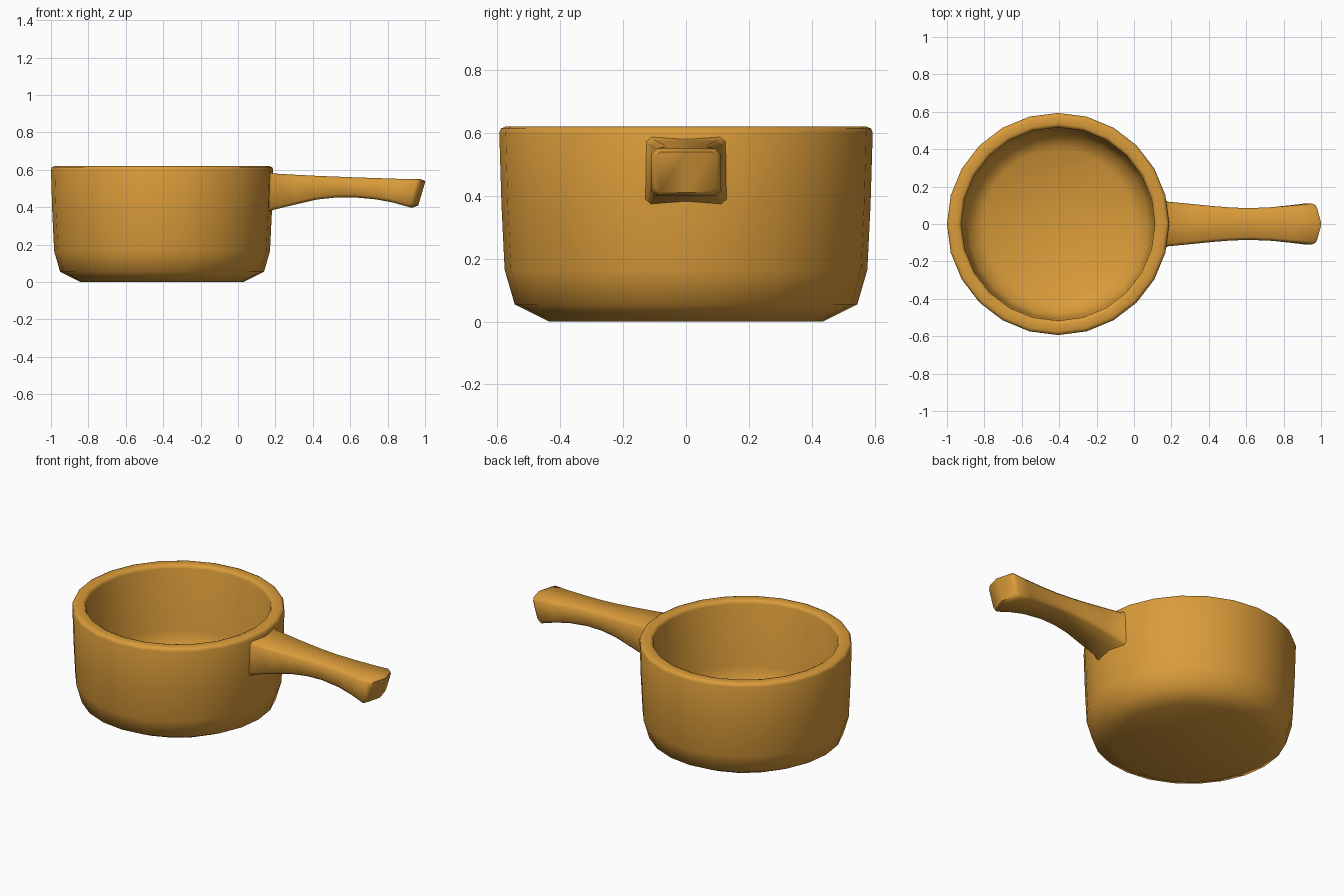
import bpy, bmesh, math

if "Cube" in bpy.data.objects:
    bpy.data.objects.remove(bpy.data.objects["Cube"])

mat = bpy.data.materials.new("ochre")
mat.diffuse_color = (0.70, 0.33, 0.042, 1)
mat.use_nodes = True
mat.node_tree.nodes["Principled BSDF"].inputs["Base Color"].default_value = mat.diffuse_color


def finish(bm, name, angle):
    bmesh.ops.recalc_face_normals(bm, faces=bm.faces)
    me = bpy.data.meshes.new(name)
    bm.to_mesh(me)
    bm.free()
    me.materials.append(mat)
    ob = bpy.data.objects.new(name, me)
    bpy.context.collection.objects.link(ob)
    bpy.ops.object.select_all(action='DESELECT')
    ob.select_set(True)
    bpy.context.view_layer.objects.active = ob
    bpy.ops.object.shade_smooth_by_angle(angle=math.radians(angle))
    return ob


def loft(bm, rings):
    """Skin closed rings of points, cap both ends, return the last cap."""
    vs = [[bm.verts.new(p) for p in r] for r in rings]
    for a, b in zip(vs, vs[1:]):
        n = len(a)
        for i in range(n):
            bm.faces.new((a[i], a[(i + 1) % n], b[(i + 1) % n], b[i]))
    bm.faces.new(vs[0])
    return bm.faces.new(vs[-1])


# Pot: turned outer wall, rim, inner wall and floor (radius, z)
profile = [(0.435, 0), (0.545, 0.055), (0.577, 0.165), (0.587, 0.37), (0.594, 0.60),
           (0.589, 0.614), (0.575, 0.62), (0.535, 0.62), (0.523, 0.615), (0.517, 0.60),
           (0.508, 0.22), (0.48, 0.12), (0.40, 0.07)]
SEG = 24
bm = bmesh.new()
loft(bm, [[(-0.406 + r * math.cos(2 * math.pi * i / SEG),
            r * math.sin(2 * math.pi * i / SEG), z) for i in range(SEG)]
          for r, z in profile])
finish(bm, "pot", 50)


# Handle: chamfered rectangular sections, tilted and bowed towards the tip
def section(xt, xb, zt, zb, w, bow=0.0, c=0.016):
    outline = [(-w, zb + c), (-w + c, zb), (0, zb), (w - c, zb), (w, zb + c),
               (w, zt - c), (w - c, zt), (0, zt), (-w + c, zt), (-w, zt - c)]
    pts = []
    for y, z in outline:
        t = (z - zb) / (zt - zb)
        pts.append((xb + (xt - xb) * t + bow * (1 - abs(y) / w), y, z))
    return pts


bm = bmesh.new()
tip = loft(bm, [
    section(0.145, 0.145, 0.602, 0.362, 0.138),
    section(0.185, 0.185, 0.581, 0.385, 0.119),
    section(0.30, 0.30, 0.574, 0.413, 0.108),
    section(0.42, 0.42, 0.568, 0.441, 0.096),
    section(0.52, 0.52, 0.564, 0.452, 0.088),
    section(0.62, 0.62, 0.560, 0.453, 0.085),
    section(0.74, 0.74, 0.556, 0.442, 0.090),
    section(0.86, 0.83, 0.552, 0.425, 0.100),
    section(0.955, 0.915, 0.550, 0.400, 0.110, 0.022),
    section(0.976, 0.938, 0.540, 0.410, 0.099, 0.026),
])
# tip facets meeting on the centre line
mid = [v for v in tip.verts if abs(v.co.y) < 1e-5]
bmesh.utils.face_split(tip, mid[0], mid[1])
finish(bm, "handle", 50)
